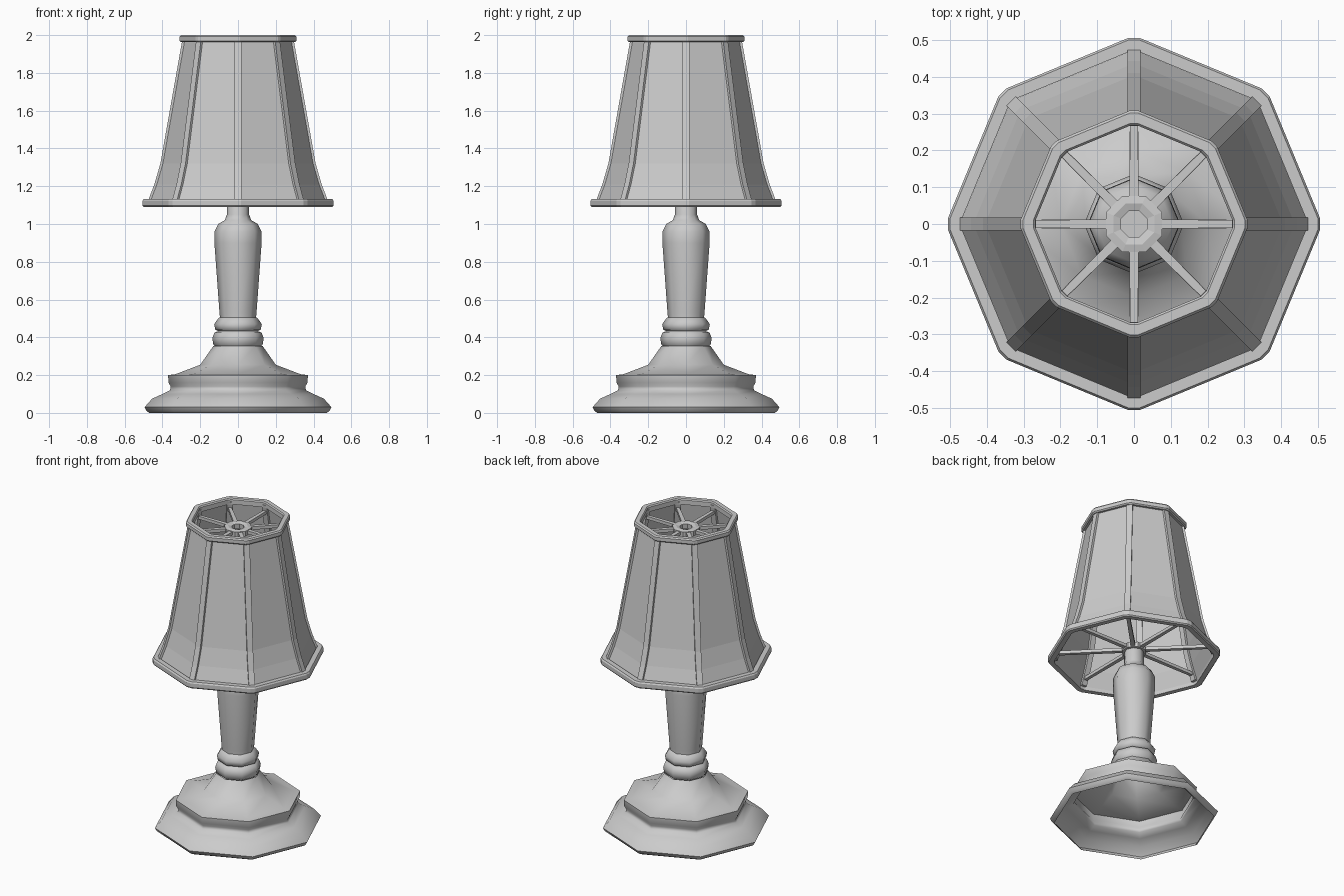
import bpy, bmesh, math

if "Cube" in bpy.data.objects:
    bpy.data.objects.remove(bpy.data.objects["Cube"])

OCT = [i * 45 for i in range(8)]                                  # corners on the axes
FLAT = [a + 22.5 for a in OCT]                                    # flats on the axes


def clipped(d):
    return [a + s for a in OCT for s in (-d, d)]                  # octagon with clipped corners


def finish(name, bm, smooth=False, recalc=True):
    if recalc:
        bmesh.ops.recalc_face_normals(bm, faces=bm.faces)
    me = bpy.data.meshes.new(name)
    bm.to_mesh(me)
    bm.free()
    ob = bpy.data.objects.new(name, me)
    bpy.context.collection.objects.link(ob)
    if smooth:
        bpy.context.view_layer.objects.active = ob
        ob.select_set(True)
        bpy.ops.object.shade_smooth_by_angle(angle=math.radians(60))
        ob.select_set(False)
    return ob


def lathe(name, profile, angles=OCT, closed=False, smooth=False, cap=False):
    """Turn an (r, z) profile, listed bottom to top, around z."""
    bm = bmesh.new()
    rings = [[bm.verts.new((r * math.cos(math.radians(a)), r * math.sin(math.radians(a)), z))
              for a in angles] for r, z in profile]
    n = len(angles)
    pairs = list(zip(rings, rings[1:]))
    if closed:
        pairs.append((rings[-1], rings[0]))
    for lo, hi in pairs:
        for i in range(n):
            j = (i + 1) % n
            bm.faces.new((lo[i], lo[j], hi[j], hi[i]))
    if cap:
        bm.faces.new(rings[-1])
    return finish(name, bm, smooth, recalc=closed)


def radial_bars(name, outer, inner, w_outer, w_inner):
    """Eight strips around z, each swept between two (r, z) paths."""
    bm = bmesh.new()
    for a in OCT:
        c, s = math.cos(math.radians(a)), math.sin(math.radians(a))

        def vert(p, w):
            return bm.verts.new((p[0] * c - w * s, p[0] * s + w * c, p[1]))
        secs = [[vert(o, -wo), vert(o, wo), vert(i, wi), vert(i, -wi)]
                for o, i, wo, wi in zip(outer, inner, w_outer, w_inner)]
        for lo, hi in zip(secs, secs[1:]):
            for k in range(4):
                m = (k + 1) % 4
                bm.faces.new((lo[k], lo[m], hi[m], hi[k]))
        bm.faces.new(secs[0])
        bm.faces.new(secs[-1])
    return finish(name, bm)


# stepped foot, open underneath
lathe("foot", [(.47, 0), (.485, .01), (.495, .03), (.455, .075), (.40, .1), (.36, .12),
               (.356, .14), (.368, .16), (.37, .2), (.33, .205), (.2, .255), (.13, .355)], smooth=True)

# two turned collars under the column
lathe("lower_collar", [(.11, .345), (.13, .36), (.136, .395), (.125, .425), (.1, .435)], smooth=True)
lathe("upper_collar", [(.1, .43), (.12, .44), (.126, .47), (.105, .5), (.09, .51)], smooth=True)

# tapered column with narrow neck
lathe("column", [(.095, .43), (.095, .5), (.098, .53), (.125, .9), (.124, .96), (.105, 1.0),
                 (.07, 1.02), (.059, 1.05), (.057, 1.15), (.045, 1.17)], smooth=True, cap=True)

# shade panels
path = [(.475, 1.11), (.437, 1.21), (.405, 1.32), (.288, 1.98)]
lathe("shade_panels", path)

# ribs over the panel corners
radial_bars("shade_ribs", [(r + .006, z) for r, z in path], [(r - .022, z) for r, z in path],
            [.018] * 4, [.018] * 4)

# rims, with bevelled section and clipped corners
lathe("bottom_rim", [(.468, 1.09), (.5, 1.09), (.506, 1.097), (.506, 1.123), (.5, 1.132), (.468, 1.132)],
      clipped(1.8), closed=True)
lathe("top_rim", [(.268, 1.963), (.302, 1.963), (.309, 1.97), (.309, 1.992), (.302, 2.0), (.274, 2.0),
                  (.268, 1.993)], clipped(2), closed=True)

# spoked supports: one near the top, one at the column head
for tag, z, hub, reach in (("top", 1.93, .083, .285), ("bottom", 1.15, .075, .455)):
    radial_bars(tag + "_spokes", [(hub - .012, z + .01), (reach, z + .01)],
                [(hub - .012, z - .01), (reach, z - .01)], [.013, .01], [.013, .01])
    lathe(tag + "_hub", [(.04, z - .018), (hub, z - .018), (hub, z + .014), (.06, z + .018), (.038, z + .012)],
          FLAT, closed=True)
